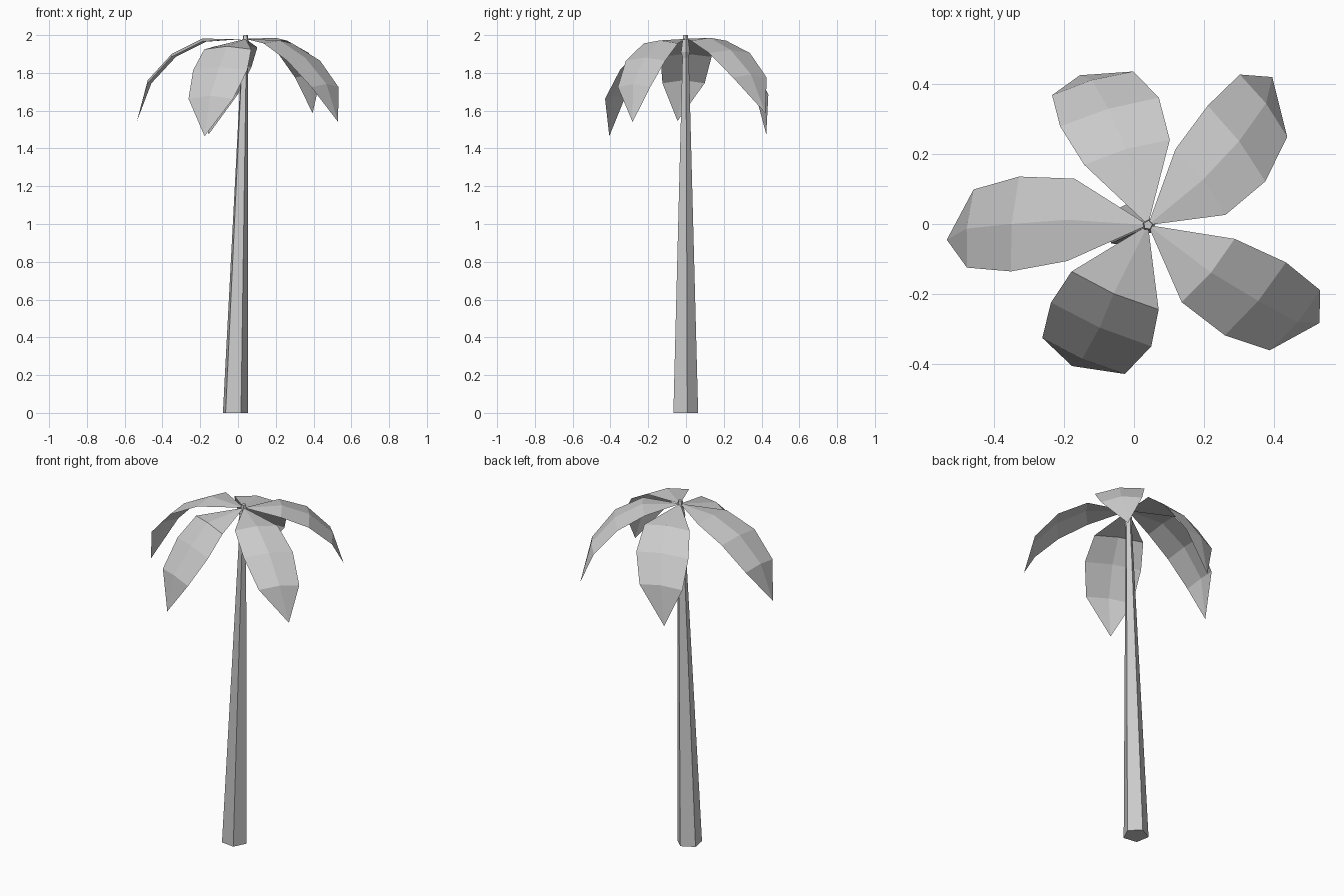
import bpy, bmesh, math
from mathutils import Vector

cube = bpy.data.objects.get("Cube")
if cube:
    bpy.data.objects.remove(cube, do_unlink=True)

grey = bpy.data.materials.new("light_grey")
grey.use_nodes = True
grey.diffuse_color = (0.6, 0.6, 0.6, 1)
grey.node_tree.nodes["Principled BSDF"].inputs["Base Color"].default_value = grey.diffuse_color


def add_object(name, bm):
    mesh = bpy.data.meshes.new(name)
    bm.to_mesh(mesh)
    bm.free()
    mesh.materials.append(grey)
    bpy.context.collection.objects.link(bpy.data.objects.new(name, mesh))


def tapered_column(name, rings, sides=5, turn=math.radians(10)):
    """Loft flat-sided rings given as (x, y, z, radius) and cap both ends."""
    bm = bmesh.new()
    loops = []
    for x, y, z, radius in rings:
        angles = [turn + math.tau * i / sides for i in range(sides)]
        loops.append([bm.verts.new((x + radius * math.cos(a), y + radius * math.sin(a), z))
                      for a in angles])
    for low, high in zip(loops, loops[1:]):
        for i in range(sides):
            j = (i + 1) % sides
            bm.faces.new((low[i], low[j], high[j], high[i]))
    bm.faces.new(loops[0][::-1])
    bm.faces.new(loops[-1])
    add_object(name, bm)


CROWN = Vector((0.04, -0.003, 1.98))
HALF_WIDTHS = (0.118, 0.136, 0.112)


def palm_leaf(name, across, scale, spine):
    """Drooping leaf: three folded cross rows along a spine, closed by a tip."""
    bm = bmesh.new()
    side = Vector((*across, 0)).normalized()
    outward = Vector((spine[1][0] - CROWN.x, spine[1][1] - CROWN.y, 0)).normalized()
    ridge = outward * 0.01 + Vector((0, 0, 0.016))
    rows = []
    for point, half in zip(spine, HALF_WIDTHS):
        centre = Vector(point)
        offset = side * half * scale
        rows.append([bm.verts.new(p) for p in (centre - offset, centre + ridge, centre + offset)])
    base, tip = bm.verts.new(CROWN), bm.verts.new(spine[-1])
    for i in range(2):
        bm.faces.new((base, rows[0][i], rows[0][i + 1]))
        for a, b in zip(rows, rows[1:]):
            bm.faces.new((a[i], b[i], b[i + 1], a[i + 1]))
        bm.faces.new((rows[-1][i], tip, rows[-1][i + 1]))
    bmesh.ops.recalc_face_normals(bm, faces=bm.faces)
    if sum(f.normal.z for f in bm.faces) < 0:
        bmesh.ops.reverse_faces(bm, faces=bm.faces)
    add_object(name, bm)


# Leaning trunk and the small bud at its top
tapered_column("trunk", [(-0.017, -0.005, 0, 0.07), (0.036, -0.003, 1.92, 0.017)])
tapered_column("crown_bud", [(0.036, -0.003, 1.88, 0.017), (0.037, -0.004, 1.91, 0.025),
                             (0.04, -0.003, 2, 0.013)])

# Five leaves: direction across the blade, width scale, spine from root to tip
palm_leaf("right_leaf", (0.02, 0.235), 1,
          [(-0.18, 0.012, 1.965), (-0.34, 0, 1.885), (-0.468, -0.013, 1.745), (-0.535, -0.045, 1.545)])
palm_leaf("front_leaf", (0.247, -0.108), 1.15,
          [(-0.054, -0.19, 1.925), (-0.094, -0.287, 1.815), (-0.144, -0.377, 1.663), (-0.177, -0.406, 1.465)])
palm_leaf("back_leaf", (0.24, 0.07), 1.08,
          [(-0.02, 0.205, 1.935), (-0.07, 0.32, 1.83), (-0.118, 0.402, 1.685), (-0.155, 0.425, 1.475)])
palm_leaf("back_left_leaf", (0.137, -0.18), 1,
          [(0.19, 0.12, 1.97), (0.293, 0.23, 1.905), (0.37, 0.338, 1.775), (0.395, 0.42, 1.587)])
palm_leaf("front_left_leaf", (0.155, 0.185), 1,
          [(0.212, -0.133, 1.956), (0.347, -0.214, 1.865), (0.46, -0.275, 1.725), (0.53, -0.283, 1.54)])
